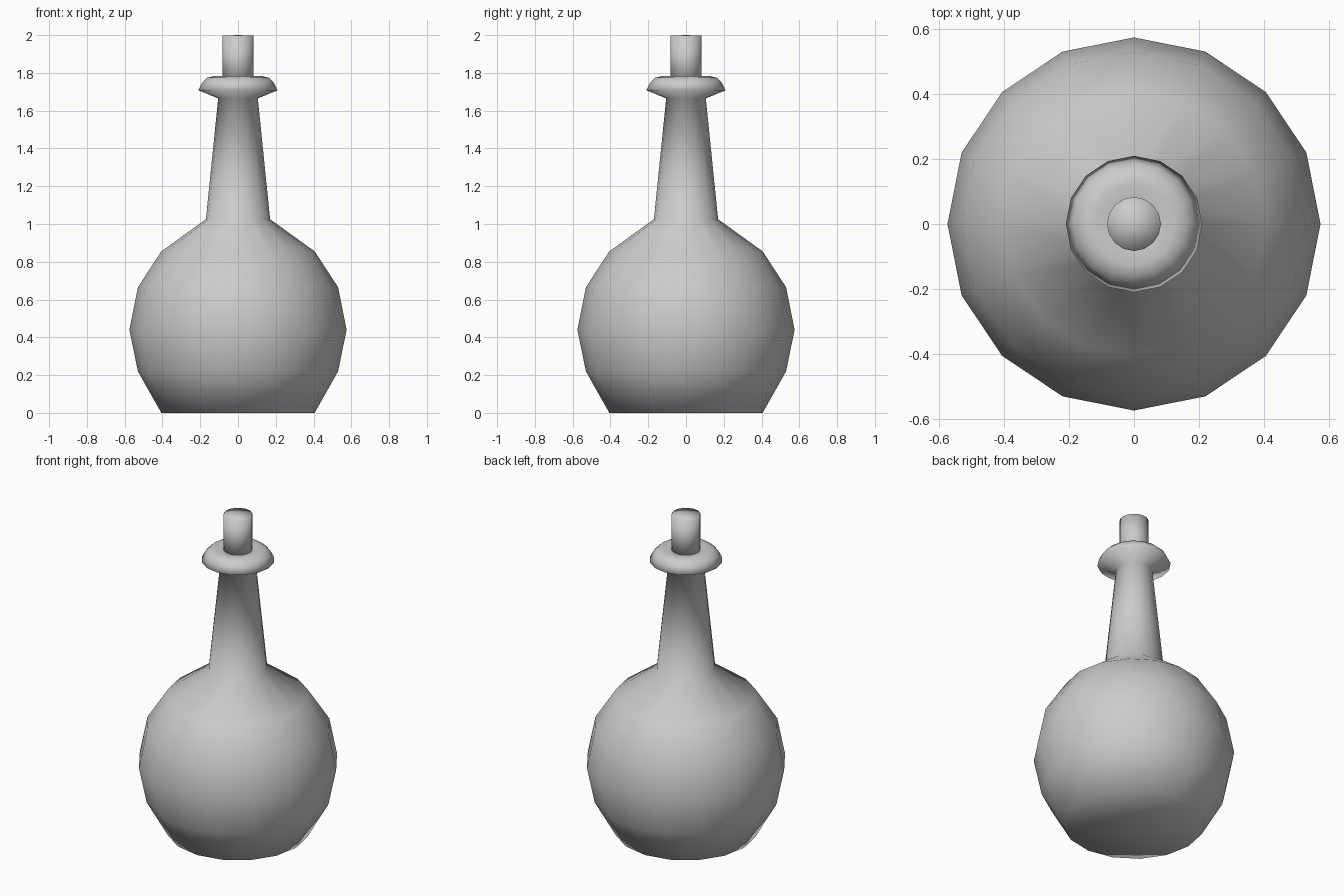
import bpy, bmesh
from math import cos, sin, pi

if "Cube" in bpy.data.objects:
    bpy.data.objects.remove(bpy.data.objects["Cube"])

SIDES = 16


def lathe(name, profile):
    """Revolve (radius, z) points around z; radius 0 closes with a fan."""
    bm = bmesh.new()
    rings = []
    for r, z in profile:
        if r == 0:
            rings.append([bm.verts.new((0, 0, z))] * SIDES)
        else:
            rings.append([bm.verts.new((r * cos(2 * pi * i / SIDES),
                                        r * sin(2 * pi * i / SIDES), z))
                          for i in range(SIDES)])
    for lo, hi in zip(rings, rings[1:]):
        for i in range(SIDES):
            j = (i + 1) % SIDES
            bm.faces.new(dict.fromkeys((lo[i], lo[j], hi[j], hi[i])))
    bmesh.ops.recalc_face_normals(bm, faces=bm.faces)
    for f in bm.faces:
        f.smooth = True
    mesh = bpy.data.meshes.new(name)
    bm.to_mesh(mesh)
    bm.free()
    obj = bpy.data.objects.new(name, mesh)
    bpy.context.collection.objects.link(obj)
    return obj


# Round flask body, tapered neck and flared lip
lathe("flask", [
    (0, 0), (0.406, 0), (0.53, 0.22), (0.575, 0.44), (0.53, 0.665),
    (0.406, 0.855), (0.17, 1.025), (0.105, 1.665), (0.21, 1.708),
    (0.187, 1.752), (0.162, 1.775), (0.125, 1.783), (0.083, 1.775), (0, 1.775),
])

# Cork stopper
lathe("cork", [(0, 1.74), (0.083, 1.74), (0.083, 1.997), (0, 2.0)])
